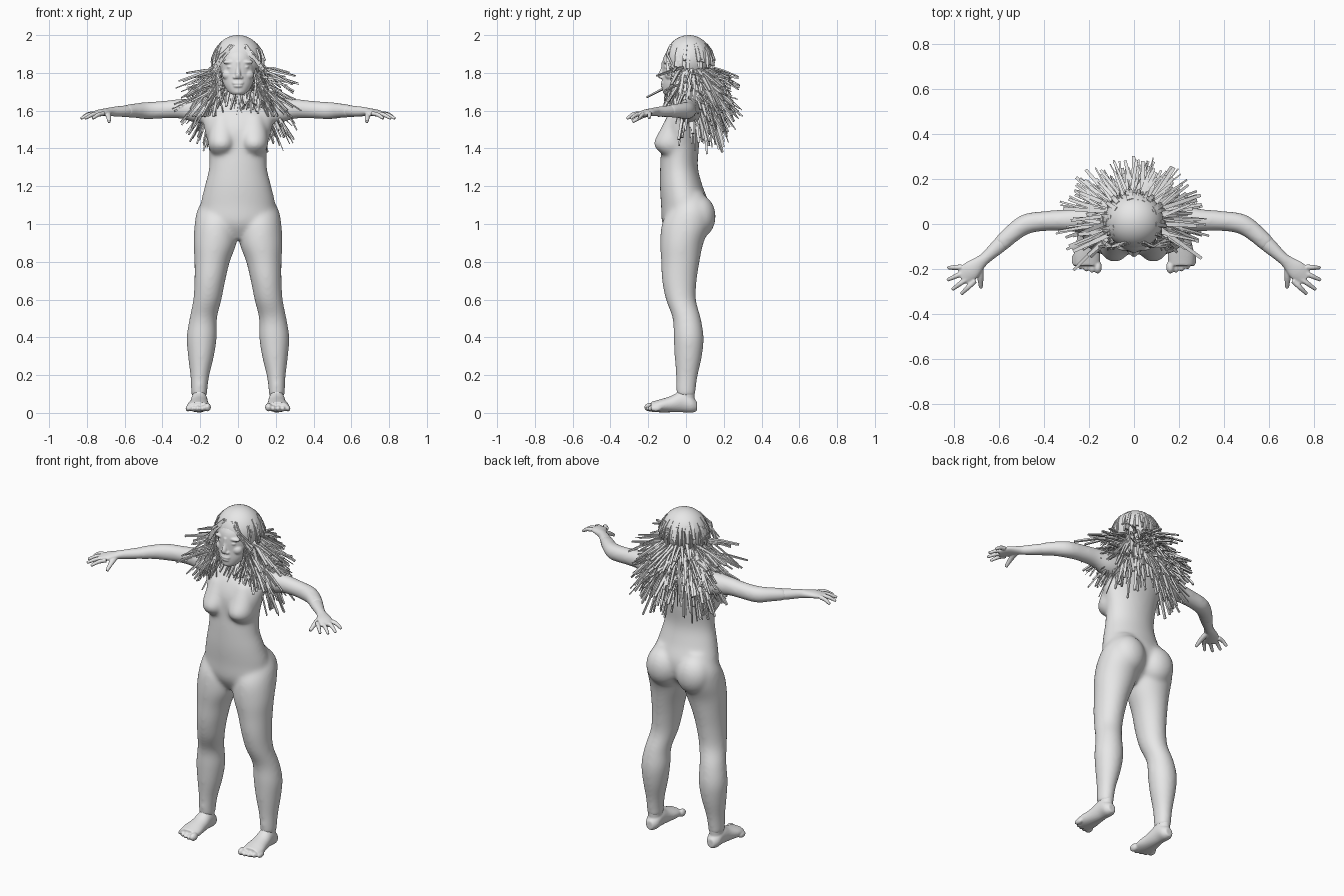
import bpy, bmesh, math, random
from mathutils import Vector, Matrix

random.seed(4)
if "Cube" in bpy.data.objects:
    bpy.data.objects.remove(bpy.data.objects["Cube"])

X, Y, Z = Vector((1, 0, 0)), Vector((0, 1, 0)), Vector((0, 0, 1))
GREY = (0.8, 0.8, 0.8, 1)
grey = bpy.data.materials.new("plain_grey")
grey.use_nodes = True
grey.diffuse_color = GREY
grey.node_tree.nodes["Principled BSDF"].inputs["Base Color"].default_value = GREY


def finish(bm, name, voxel=0, soften=0, smooth=True):
    """Turn a bmesh into an object, optionally fused into one skin."""
    bmesh.ops.recalc_face_normals(bm, faces=bm.faces)
    for f in bm.faces:
        f.smooth = smooth
    me = bpy.data.meshes.new(name)
    bm.to_mesh(me)
    bm.free()
    me.materials.append(grey)
    ob = bpy.data.objects.new(name, me)
    bpy.context.collection.objects.link(ob)
    if voxel:
        r = ob.modifiers.new("fuse", 'REMESH')
        r.mode, r.voxel_size, r.use_smooth_shade = 'VOXEL', voxel, True
        s = ob.modifiers.new("soften", 'SMOOTH')
        s.factor, s.iterations = 0.5, soften


def spline(rows, steps):
    """Catmull-Rom through the section rows."""
    p = [Vector(r) for r in rows]
    p = [p[0]] + p + [p[-1]]
    out = []
    for a, b, c, d in zip(p, p[1:], p[2:], p[3:]):
        for i in range(steps):
            t = i / steps
            out.append(0.5 * (2 * b + (c - a) * t + (2 * a - 5 * b + 4 * c - d) * t**2
                              + (3 * b - a - 3 * c + d) * t**3))
    return out + [p[-1]]


def loft(bm, rows, u=None, v=None, side=1, segs=24, steps=4):
    """Rows are x, y, z, half width, half height of elliptical sections."""
    rows = spline([(r[0] * side, *r[1:]) for r in rows], steps)
    rings = []
    for i, r in enumerate(rows):
        c = Vector(r[:3])
        uu, vv = u, v
        if u is None:
            t = Vector(rows[min(i + 1, len(rows) - 1)][:3]) - Vector(rows[max(i - 1, 0)][:3])
            uu = t.cross(Z).normalized()
            vv = uu.cross(t).normalized()
        angles = [math.tau * k / segs for k in range(segs)]
        rings.append([bm.verts.new(c + uu * r[3] * math.cos(q) + vv * r[4] * math.sin(q))
                      for q in angles])
    for a, b in zip(rings, rings[1:]):
        for k in range(segs):
            j = (k + 1) % segs
            bm.faces.new((a[k], a[j], b[j], b[k]))
    bm.faces.new(rings[0])
    bm.faces.new(rings[-1])


def ball(bm, centre, radii, segs=24):
    m = Matrix.Translation(centre) @ Matrix.Diagonal((*radii, 1))
    bmesh.ops.create_uvsphere(bm, u_segments=segs, v_segments=segs // 2, radius=1, matrix=m)


# Body: torso and neck
body = bmesh.new()
loft(body, [(0, -.03, .92, .05, .05), (0, -.01, 1, .19, .115), (0, -.005, 1.1, .198, .127),
            (0, -.025, 1.2, .176, .113), (0, -.037, 1.3, .153, .1), (0, -.032, 1.4, .155, .1),
            (0, -.028, 1.5, .178, .1), (0, -.01, 1.58, .19, .085), (0, .01, 1.63, .16, .065),
            (0, .02, 1.67, .085, .06), (0, .02, 1.74, .062, .062), (0, .01, 1.8, .058, .058)],
     X, Y, segs=40)

LEG = [(.205, 0, .09, .043, .05), (.205, 0, .13, .044, .053), (.202, .005, .2, .051, .058),
       (.196, .012, .3, .069, .073), (.192, .014, .4, .08, .08), (.184, .004, .5, .073, .075),
       (.162, -.027, .6, .075, .08), (.149, -.035, .7, .082, .092), (.137, -.03, .8, .094, .102),
       (.121, -.022, .9, .114, .115), (.114, .002, 1, .116, .13), (.105, .02, 1.08, .108, .112),
       (.09, .02, 1.17, .07, .07)]
CHEST = [(.08, -.065, 1.58, .045, .03), (.083, -.073, 1.5, .068, .064), (.086, -.08, 1.44, .074, .088),
         (.086, -.08, 1.405, .07, .084), (.085, -.073, 1.37, .052, .055)]
FOOT = [(.205, .058, .035, .022, .025), (.205, .03, .045, .04, .044), (.205, -.02, .06, .044, .057),
        (.207, -.08, .046, .05, .043), (.21, -.14, .037, .06, .034), (.21, -.185, .032, .055, .026)]
ANKLE = [(.205, 0, .04, .036, .044), (.205, 0, .09, .037, .046), (.205, 0, .14, .04, .049)]
ARM = [(.1, .02, 1.595, .055, .06), (.2, .02, 1.6, .063, .069), (.3, .017, 1.61, .05, .053),
       (.4, .013, 1.605, .045, .047), (.48, 0, 1.6, .046, .047), (.54, -.04, 1.6, .042, .04),
       (.6, -.095, 1.597, .038, .034)]
HAND = [(.56, -.058, 1.599, .035, .031), (.6, -.095, 1.597, .034, .03), (.66, -.15, 1.595, .026, .025),
        (.69, -.175, 1.593, .031, .021), (.73, -.21, 1.588, .043, .018), (.765, -.245, 1.578, .034, .013)]
FINGER_TIPS = [(.77, -.312), (.81, -.292), (.832, -.25), (.83, -.195)]

for s in (1, -1):
    # Legs, seat, chest and upper arms
    loft(body, LEG, X, Y, s)
    ball(body, (.1 * s, .062, 1.04), (.105, .096, .118))
    loft(body, CHEST, X, Y, s)
    loft(body, ARM, side=s)
    label = "left" if s > 0 else "right"
    # Feet and toes
    foot = bmesh.new()
    loft(foot, ANKLE, X, Y, s)
    loft(foot, FOOT, X, Z, s)
    for i in range(5):
        r = .023 if i == 0 else .0165
        ball(foot, ((.162 + i * .0255) * s, -.192 + i * i * .002, r + .007), (r * .85, .03, r), 12)
    finish(foot, label + "_foot", .005, 4)
    # Hands and fingers
    hand = bmesh.new()
    loft(hand, HAND, side=s)
    for i, (tx, ty) in enumerate(FINGER_TIPS):
        off = (i - 1.5) * .02
        bx, by = .738 + off, -.222 + off
        loft(hand, [(bx, by, 1.585, .0125, .0125),
                    ((bx + tx) / 2, (by + ty) / 2, 1.579, .0115, .0115),
                    (tx, ty, 1.558, .008, .008)], side=s, segs=10)
    loft(hand, [(.69, -.185, 1.588, .018, .015), (.685, -.235, 1.57, .015, .013),
                (.682, -.285, 1.54, .009, .009)], side=s, segs=10)
    finish(hand, label + "_hand", .004, 4)
finish(body, "body", .0075, 32)

# Head with facial features
head = bmesh.new()
loft(head, [(0, -.085, 1.685, .03, .028), (0, -.07, 1.7, .052, .052), (0, -.05, 1.74, .077, .076),
            (0, -.025, 1.79, .09, .1), (0, -.01, 1.84, .098, .115), (0, 0, 1.89, .098, .116),
            (0, .005, 1.94, .08, .085), (0, .01, 1.98, .04, .045)], X, Y, segs=40)
loft(head, [(0, -.113, 1.86, .014, .016), (0, -.117, 1.825, .012, .016),
            (0, -.125, 1.79, .016, .023), (0, -.12, 1.77, .02, .02)], X, Y)
ball(head, (0, -.116, 1.75), (.034, .014, .02))
ball(head, (0, -.122, 1.744), (.03, .013, .007))
ball(head, (0, -.121, 1.73), (.026, .013, .008))
ball(head, (0, -.1, 1.702), (.032, .024, .018))
for s in (1, -1):
    ball(head, (.017 * s, -.122, 1.776), (.011, .014, .009))
    ball(head, (.04 * s, -.105, 1.831), (.019, .013, .008))
    ball(head, (.04 * s, -.1, 1.857), (.042, .02, .012))
    ball(head, (.05 * s, -.082, 1.79), (.035, .03, .03))
    ball(head, (.1 * s, .01, 1.81), (.014, .024, .034))
finish(head, "head", .004, 7)

# Smooth hair cap
CAP_C, CAP_R = Vector((0, .015, 1.872)), Vector((.13, .125, .128))
cap = bmesh.new()
ball(cap, CAP_C, CAP_R, 48)
finish(cap, "hair_cap")


def on_cap(a, polar, grow=1.0):
    """Point on the cap; angle a is zero at the back."""
    d = Vector((math.sin(a) * math.sin(polar), math.cos(a) * math.sin(polar), math.cos(polar)))
    return CAP_C + d * CAP_R * grow


def strand(bm, pts, w):
    """Thin four-sided lock through three points."""
    t = (pts[-1] - pts[0]).normalized()
    u = t.cross(Z if abs(t.z) < .95 else X).normalized()
    v = u.cross(t)
    rings = [[bm.verts.new(p + (u * i * w + v * j * w * .6) * k)
              for i, j in ((1, 1), (-1, 1), (-1, -1), (1, -1))]
             for p, k in zip(pts, (1, 1, .75))]
    for a, b in zip(rings, rings[1:]):
        for k in range(4):
            bm.faces.new((a[k], a[k - 1], b[k - 1], b[k]))
    bm.faces.new(rings[0])
    bm.faces.new(rings[-1])


hair = bmesh.new()
rnd = random.uniform
# Flying locks around the back and sides
for i in range(340):
    a = rnd(-2.15, 2.15)
    front, rear = abs(a) > 1.75, max(math.cos(a), 0)
    root = Vector((.105 * math.sin(a), .015 + .1 * math.cos(a), rnd(1.69, 1.84)))
    drop = rnd(.1, 1.4)
    yaw = a + rnd(-.4, .4)
    reach = rnd(.55, 1) * (.25 - .06 * rear)
    floor = 1.57 if front else rnd(1.37, 1.5)
    length = min(rnd(.2, .44), reach / math.cos(drop), (root.z - floor) / math.sin(drop))
    d = Vector((math.sin(yaw) * math.cos(drop), math.cos(yaw) * math.cos(drop), -math.sin(drop)))
    tip = root + d * length
    mid = (root + tip) / 2 + Z * rnd(0, .015)
    strand(hair, (root, mid, tip), rnd(.003, .01))
# Locks lying on the cap
for i in range(60):
    a, p = rnd(-2.2, 2.2), rnd(.8, 1.4)
    strand(hair, (on_cap(a, p, .98), on_cap(a, p + .35, 1.02), on_cap(a, p + .75, 1.12)), rnd(.005, .01))
# Locks swept from the hairline, framing the face and covering the throat
for i in range(26):
    s = random.choice((-1, 1))
    strand(hair, (Vector((s * rnd(0, .05), -.08, rnd(1.935, 1.95))),
                  Vector((s * rnd(.07, .1), -.1, rnd(1.87, 1.9))),
                  Vector((s * rnd(.12, .17), rnd(-.11, -.06), rnd(1.77, 1.83)))), rnd(.004, .007))
for i in range(60):
    s = random.choice((-1, 1))
    root = Vector((s * rnd(.085, .11), rnd(-.08, -.02), rnd(1.7, 1.84)))
    tip = Vector((s * rnd(.07, .19), rnd(-.12, -.05), rnd(1.57, 1.68)))
    strand(hair, (root, (root + tip) / 2, tip), rnd(.003, .007))
for i in range(40):
    root = Vector((rnd(-.08, .08), rnd(-.04, 0), rnd(1.67, 1.72)))
    tip = root + Vector((rnd(-.04, .04), rnd(-.08, -.04), rnd(-.12, -.06)))
    strand(hair, (root, (root + tip) / 2, tip), rnd(.003, .007))
finish(hair, "hair_strands", smooth=False)
